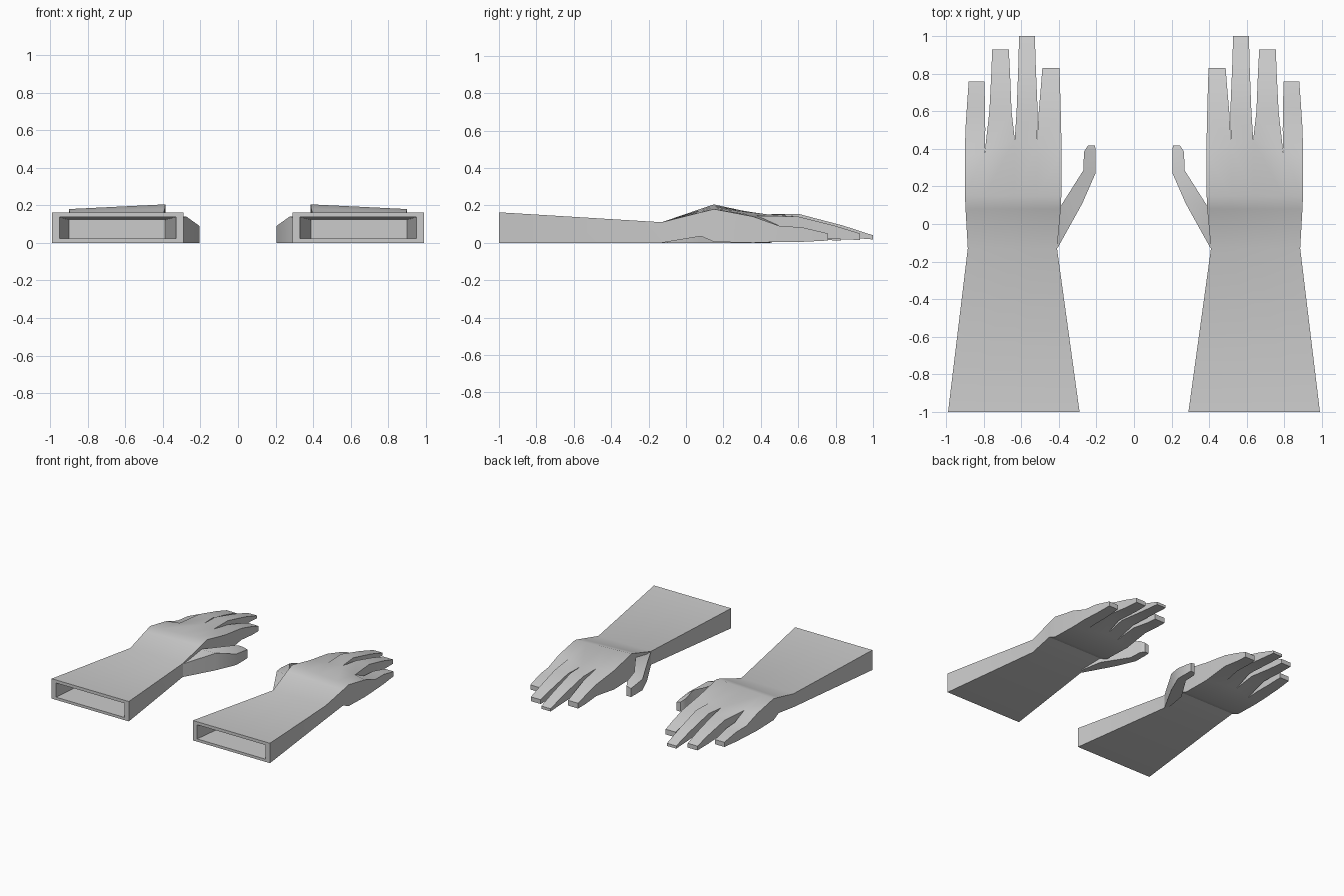
import bpy, bmesh

if "Cube" in bpy.data.objects:
    bpy.data.objects.remove(bpy.data.objects["Cube"])

grey = bpy.data.materials.new("light_grey")
grey.diffuse_color = (0.6, 0.6, 0.6, 1)
grey.use_nodes = True
grey.node_tree.nodes["Principled BSDF"].inputs["Base Color"].default_value = grey.diffuse_color


def quad_strip(bm, rings, cap_start=False, cap_end=True):
    """Loft closed rings of points, optionally capping the ends."""
    vr = [[bm.verts.new(p) for p in r] for r in rings]
    n = len(vr[0])
    for a, b in zip(vr, vr[1:]):
        for i in range(n):
            j = (i + 1) % n
            bm.faces.new((a[i], a[j], b[j], b[i]))
    if cap_start:
        bm.faces.new(vr[0][::-1])
    if cap_end:
        bm.faces.new(vr[-1])
    return vr


def box_ring(y, x0, x1, z0, z1):
    return [(x0, y, z0), (x1, y, z0), (x1, y, z1), (x0, y, z1)]


def finish(bm, name, side):
    bmesh.ops.remove_doubles(bm, verts=bm.verts, dist=0.0005)
    for v in bm.verts:
        v.co.x *= side
    bmesh.ops.recalc_face_normals(bm, faces=bm.faces)
    me = bpy.data.meshes.new(name)
    bm.to_mesh(me)
    bm.free()
    me.materials.append(grey)
    ob = bpy.data.objects.new(name, me)
    bpy.context.collection.objects.link(ob)
    bpy.context.view_layer.objects.active = ob
    ob.select_set(True)
    bpy.ops.object.shade_smooth_by_angle(angle=0.55)
    ob.select_set(False)


# knuckle row: x, y, top z; also the roots of the gaps between fingers
KNUCKLES = [(.385, .38, .155), (.517, .42, .152), (.635, .45, .15),
            (.795, .38, .145), (.90, .36, .14)]
# palm sections: y, x inner, x outer, bottom z, top z inner, top z outer
SECTIONS = [(-1, .29, .99, 0, .163, .163), (-.13, .41, .885, 0, .11, .11),
            (.08, .39, .897, .035, .182, .163), (.15, .387, .90, .005, .205, .18)]
# finger sections after the knuckle: y, x0, x1, bottom z, top z
FINGERS = [
    [(.60, .39, .507, .03, .125), (.74, .394, .495, .015, .085), (.83, .397, .488, .012, .055)],
    [(.60, .513, .625, .05, .155), (.84, .523, .616, .03, .092), (1.0, .528, .612, .018, .04)],
    [(.60, .652, .77, .04, .14), (.80, .66, .76, .02, .09), (.93, .667, .755, .015, .05)],
    [(.50, .792, .898, .005, .09), (.62, .793, .89, .005, .083), (.76, .797, .88, .012, .05)],
]


def make_hand(side, label):
    # forearm, palm and four fingers as one skin
    bm = bmesh.new()
    rings = []
    for y, x0, x1, zb, za, zc in SECTIONS:
        ts = [(k[0] - .385) / .515 for k in KNUCKLES]
        low = [(x0 + (x1 - x0) * t, y, zb) for t in ts]
        top = [(x0 + (x1 - x0) * t, y, za + (zc - za) * t) for t in ts]
        rings.append(low + top[::-1])
    rings.append([(x, y, 0) for x, y, z in KNUCKLES] + [(x, y, z) for x, y, z in KNUCKLES[::-1]])
    vr = quad_strip(bm, rings, cap_end=False)

    # hollow cuff: rim, inner walls and back wall
    opening = box_ring(-1, .33, .95, .022, .138)
    quad_strip(bm, [opening, box_ring(-.5, .388, .9, .022, .122)])
    o = [next(v for v in bm.verts if (v.co.x - p[0]) ** 2 + (v.co.y - p[1]) ** 2
              + (v.co.z - p[2]) ** 2 < 1e-8) for p in opening]
    r = vr[0]
    bm.faces.new(r[0:5] + [o[1], o[0]])
    bm.faces.new([r[4], r[5], o[2], o[1]])
    bm.faces.new(r[5:10] + [o[3], o[2]])
    bm.faces.new([r[9], r[0], o[0], o[3]])

    # fingers grow out of the knuckle row
    for a, b, secs in zip(KNUCKLES, KNUCKLES[1:], FINGERS):
        root = [(a[0], a[1], 0), (b[0], b[1], 0), b, a]
        quad_strip(bm, [root] + [box_ring(*s) for s in secs])
    finish(bm, label + "_forearm_and_hand", side)

    # thumb: outer edge, inner edge, heights of outer and inner top
    bm = bmesh.new()
    path = [((.408, -.13), (.43, -.10), .108, .108), ((.275, .11), (.40, .08), .14, .15),
            ((.205, .27), (.270, .285), .09, .135), ((.205, .385), (.266, .385), .075, .1),
            ((.207, .418), (.245, .418), .07, .08)]
    quad_strip(bm, [[(*a, 0), (*b, 0), (*b, zb), (*a, za)] for a, b, za, zb in path],
               cap_start=True)
    finish(bm, label + "_thumb", side)


make_hand(1, "right")
make_hand(-1, "left")
